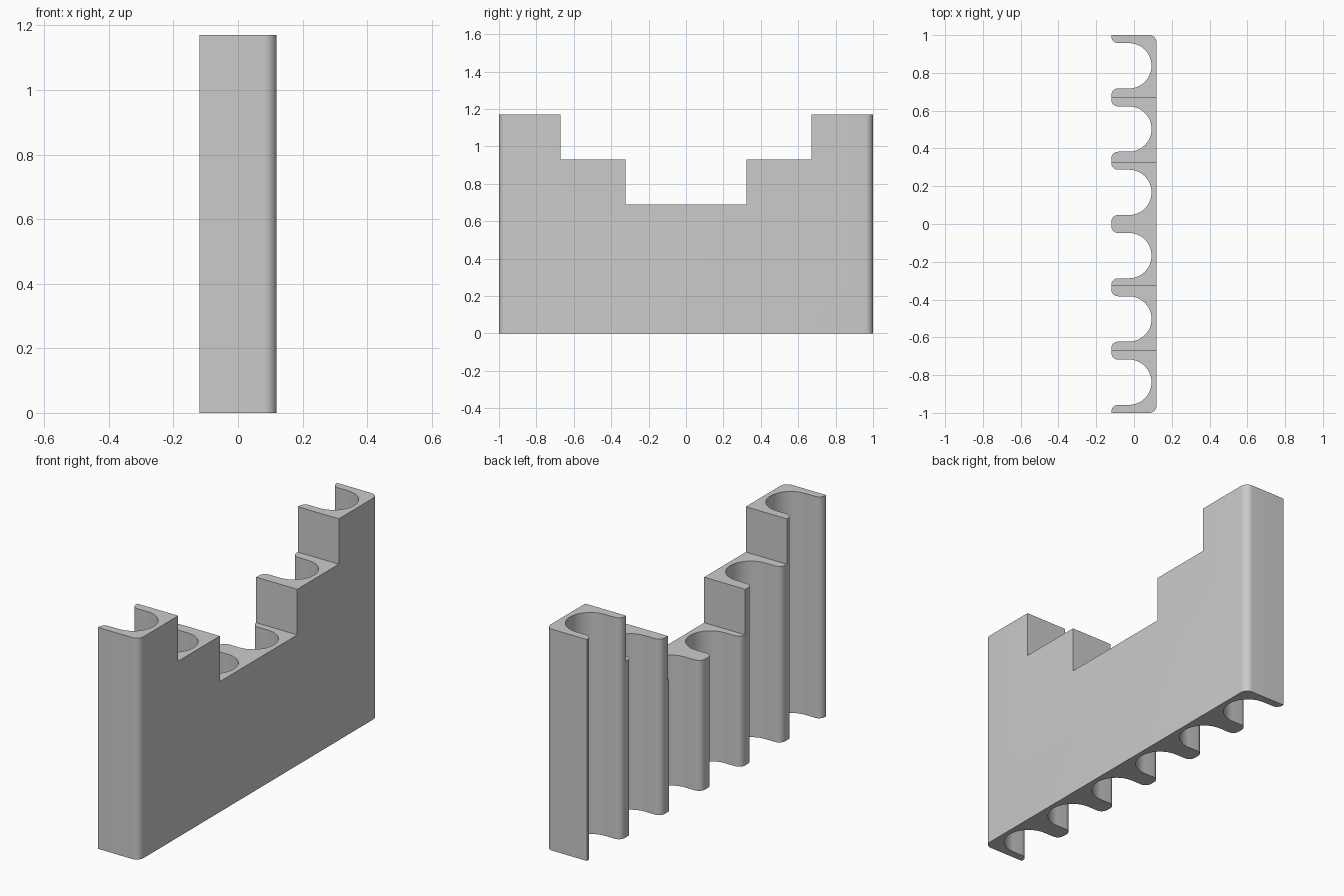
import bpy, bmesh
from math import sin, cos, radians

cube = bpy.data.objects.get("Cube")
if cube:
    bpy.data.objects.remove(cube, do_unlink=True)

HALF_X, HALF_Y, HEIGHT = 0.12, 1.0, 1.171
PITCH, GROOVE_R, GROOVE_X = 0.335, 0.12, -0.027
CORNER_R, TIP_R = 0.04, 0.035

grey = bpy.data.materials.new("plain_grey")
grey.use_nodes = True
colour = (0.6, 0.6, 0.6, 1)
grey.diffuse_color = colour
grey.node_tree.nodes["Principled BSDF"].inputs["Base Color"].default_value = colour


def arc(cx, cy, r, start, end, steps):
    """Points along a circular arc, angles in degrees."""
    angles = [radians(start + (end - start) * i / steps) for i in range(steps + 1)]
    return [(cx + r * cos(a), cy + r * sin(a)) for a in angles]


def prism(name, points, depth):
    """Extrude a closed outline of 3D points along a vector."""
    bm = bmesh.new()
    face = bm.faces.new([bm.verts.new(p) for p in points])
    extruded = bmesh.ops.extrude_face_region(bm, geom=[face])["geom"]
    verts = [v for v in extruded if isinstance(v, bmesh.types.BMVert)]
    bmesh.ops.translate(bm, verts=verts, vec=depth)
    bmesh.ops.recalc_face_normals(bm, faces=bm.faces)
    mesh = bpy.data.meshes.new(name)
    bm.to_mesh(mesh)
    bm.free()
    mesh.materials.append(grey)
    obj = bpy.data.objects.new(name, mesh)
    bpy.context.collection.objects.link(obj)
    return obj


# Outline: back wall with rounded corners, then grooves between round-tipped ribs
outline = arc(HALF_X - CORNER_R, CORNER_R - HALF_Y, CORNER_R, -90, 0, 8)
outline += arc(HALF_X - CORNER_R, HALF_Y - CORNER_R, CORNER_R, 0, 90, 8)
outline.append((-HALF_X, HALF_Y))
for i in range(6):
    y = PITCH * (2.5 - i)
    tip = GROOVE_R + TIP_R
    outline += arc(TIP_R - HALF_X, y + tip, TIP_R, 180, 270, 6)
    outline += arc(GROOVE_X, y, GROOVE_R, 90, -90, 32)
    outline += arc(TIP_R - HALF_X, y - tip, TIP_R, 90, 180, 6)
outline.append((-HALF_X, -HALF_Y))
rack = prism("ribbed_rack", [(x, y, 0) for x, y in outline], (0, 0, HEIGHT))

# Stepped notch cut from the top
side = [(0.671, 1.4), (0.671, 0.931), (0.3235, 0.931), (0.3235, 0.69)]
notch = side + [(-y, z) for y, z in reversed(side)]
cutter = prism("notch_cutter", [(-0.3, y, z) for y, z in notch], (0.6, 0, 0))
cutter.hide_render = True

cut = rack.modifiers.new("stepped_notch", "BOOLEAN")
cut.operation = "DIFFERENCE"
cut.solver = "EXACT"
cut.object = cutter
bpy.ops.object.select_all(action="DESELECT")
bpy.context.view_layer.objects.active = rack
rack.select_set(True)
bpy.ops.object.modifier_apply(modifier=cut.name)
bpy.data.objects.remove(cutter, do_unlink=True)
bpy.ops.object.shade_smooth_by_angle(angle=radians(30))
